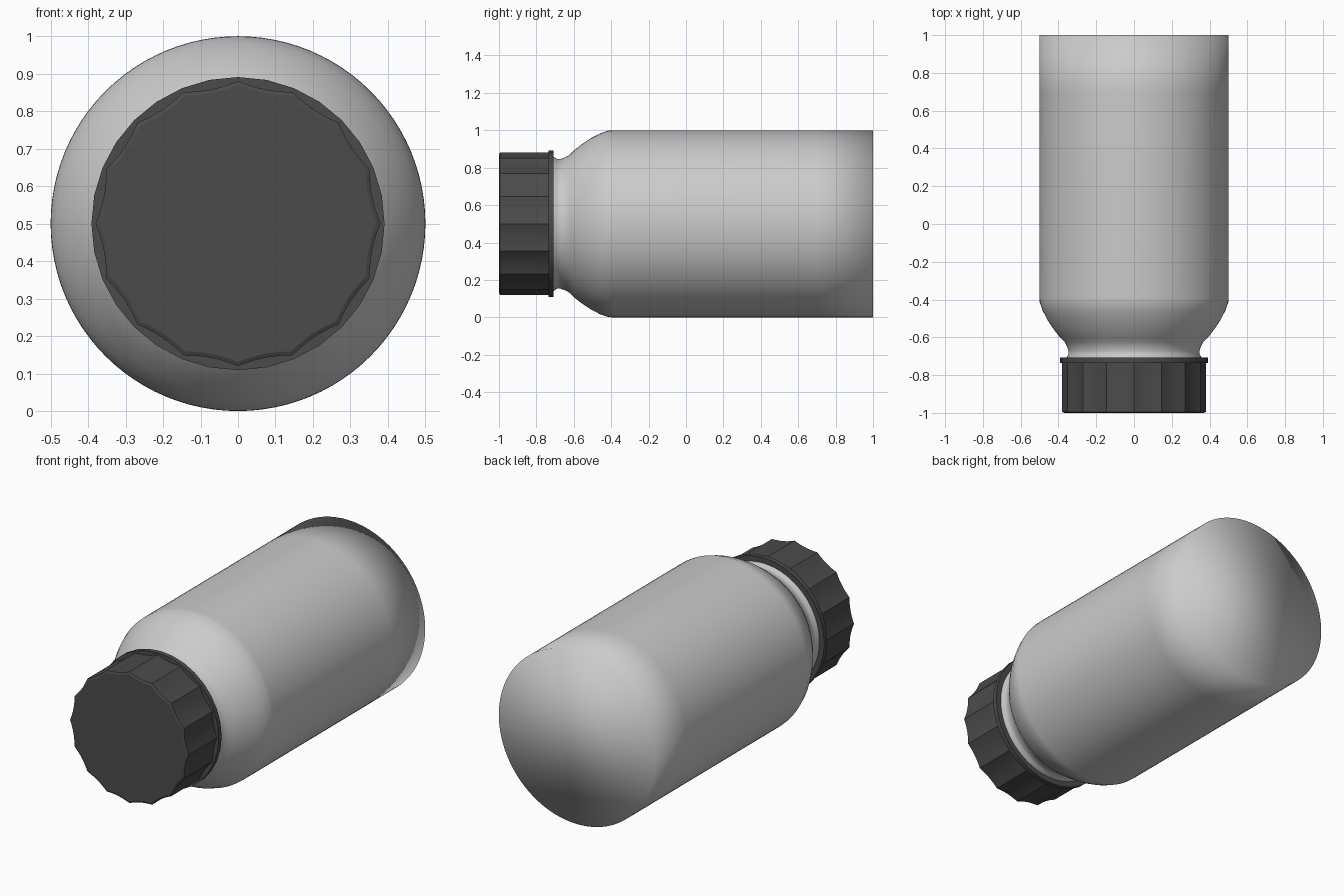
import bpy, bmesh, math

if "Cube" in bpy.data.objects:
    bpy.data.objects.remove(bpy.data.objects["Cube"])

AXIS_Z = 0.5


def loft(name, rings, close_first, close_last, angle):
    """Join rings of (y, [(x, z)...]) around the bottle axis."""
    bm = bmesh.new()
    loops = [[bm.verts.new((x, y, z + AXIS_Z)) for x, z in pts] for y, pts in rings]
    for a, b in zip(loops, loops[1:]):
        n = len(a)
        for i in range(n):
            j = (i + 1) % n
            bm.faces.new((a[i], a[j], b[j], b[i]))
    if close_first:
        bm.faces.new(loops[0])
    if close_last:
        bm.faces.new(loops[-1])
    bmesh.ops.recalc_face_normals(bm, faces=bm.faces)
    mesh = bpy.data.meshes.new(name)
    bm.to_mesh(mesh)
    bm.free()
    ob = bpy.data.objects.new(name, mesh)
    bpy.context.collection.objects.link(ob)
    bpy.ops.object.select_all(action='DESELECT')
    ob.select_set(True)
    bpy.context.view_layer.objects.active = ob
    if angle is None:
        bpy.ops.object.shade_smooth()
    else:
        bpy.ops.object.shade_smooth_by_angle(angle=math.radians(angle))
    return ob


def circle(r, n):
    return [(r * math.sin(2 * math.pi * i / n), r * math.cos(2 * math.pi * i / n)) for i in range(n)]


def scalloped(r, depth, flutes=16, seg=6):
    """Circle of pointed ribs joined by shallow concave flutes."""
    pts = []
    step = 2 * math.pi / flutes
    for f in range(flutes):
        for s in range(seg):
            t = s / seg
            rr = r - depth * (1 - (2 * t - 1) ** 2)
            a = (f + t) * step
            pts.append((rr * math.sin(a), rr * math.cos(a)))
    return pts


# Bottle: neck, rounded shoulder, straight body and flat base, smooth all over
profile = [(-0.74, 0.362), (-0.71, 0.36), (-0.69, 0.347), (-0.67, 0.347),
           (-0.645, 0.356), (-0.625, 0.367), (-0.60, 0.392), (-0.56, 0.423),
           (-0.51, 0.457), (-0.46, 0.483), (-0.415, 0.499), (-0.39, 0.5),
           (0.7, 0.5), (1.0, 0.5)]
loft("bottle", [(y, circle(r, 96)) for y, r in profile], True, True, None)

# Cap: fluted grip with a narrow chamfer at the front
cap = loft("cap", [(-1.0, scalloped(0.369, 0.014)), (-0.995, scalloped(0.38, 0.015)),
                   (-0.73, scalloped(0.38, 0.015))], True, False, 20)

# Cap flange: thin ring below the grip
flange = loft("cap_flange", [(-0.735, circle(0.355, 32)), (-0.735, circle(0.391, 32)),
                             (-0.708, circle(0.391, 32)), (-0.708, circle(0.35, 32))],
              False, False, 30)

dark = bpy.data.materials.new("dark_plastic")
dark.diffuse_color = (0.07, 0.07, 0.07, 1)
dark.use_nodes = True
dark.node_tree.nodes["Principled BSDF"].inputs["Base Color"].default_value = dark.diffuse_color
for ob in (cap, flange):
    ob.data.materials.append(dark)
